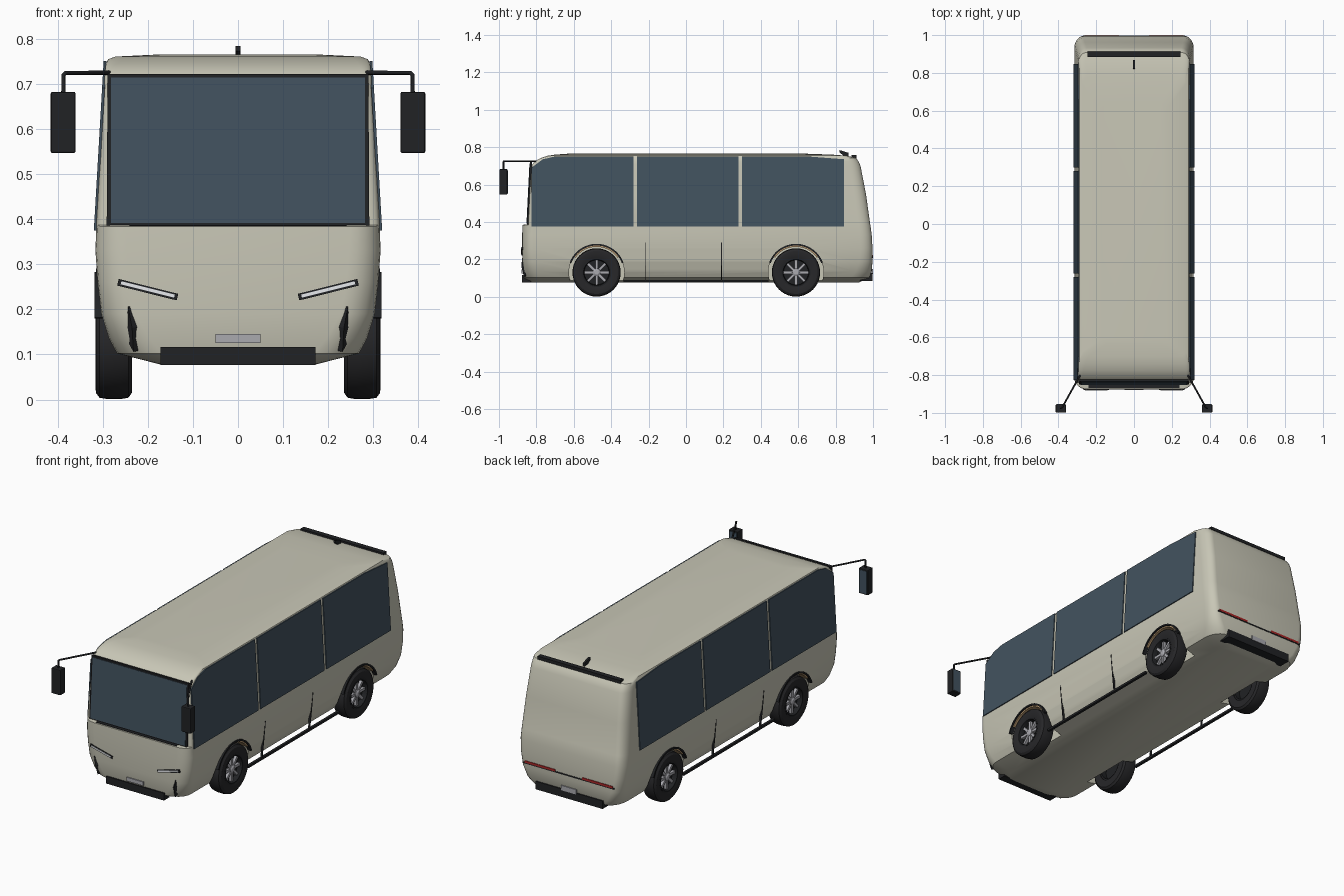
import bpy, bmesh, math
from mathutils import Vector, Matrix

if "Cube" in bpy.data.objects:
    bpy.data.objects.remove(bpy.data.objects["Cube"])


def mat(name, rgb):
    m = bpy.data.materials.new(name)
    m.diffuse_color = (*rgb, 1)
    m.use_nodes = True
    m.node_tree.nodes["Principled BSDF"].inputs["Base Color"].default_value = m.diffuse_color
    return m


PAINT = mat("paint", (0.58, 0.57, 0.47))
GLASS = mat("glass", (0.055, 0.085, 0.115))
BLACK = mat("black", (0.015, 0.016, 0.018))
RUBBER = mat("rubber", (0.02, 0.02, 0.022))
METAL = mat("metal", (0.4, 0.4, 0.43))
LAMP = mat("lamp", (0.8, 0.82, 0.85))
RED = mat("red", (0.4, 0.02, 0.02))
TAN = mat("tan", (0.5, 0.33, 0.17))


def make(name, bm, m, smooth=True):
    bmesh.ops.recalc_face_normals(bm, faces=bm.faces)
    me = bpy.data.meshes.new(name)
    bm.to_mesh(me)
    bm.free()
    ob = bpy.data.objects.new(name, me)
    bpy.context.collection.objects.link(ob)
    me.materials.append(m)
    bpy.ops.object.select_all(action='DESELECT')
    ob.select_set(True)
    bpy.context.view_layer.objects.active = ob
    if smooth:
        bpy.ops.object.shade_smooth_by_angle(angle=math.radians(32))
    return ob


def mirror(ob):
    ob.modifiers.new("mirror", 'MIRROR').use_axis[0] = True
    return ob


def box(name, lo, hi, m, rot_y=0, both=False):
    lo, hi = Vector(lo), Vector(hi)
    bm = bmesh.new()
    bmesh.ops.create_cube(bm, size=1, matrix=Matrix.Translation((lo + hi) / 2)
                          @ Matrix.Rotation(rot_y, 4, 'Y') @ Matrix.Diagonal((*(hi - lo), 1)))
    ob = make(name, bm, m, False)
    return mirror(ob) if both else ob


def panel(name, pts, m, thick=0.006, both=False):
    bm = bmesh.new()
    bm.faces.new([bm.verts.new(p) for p in pts])
    ob = make(name, bm, m, False)
    s = ob.modifiers.new("thickness", 'SOLIDIFY')
    s.thickness, s.offset = thick, 0
    return mirror(ob) if both else ob


def lathe(name, profile, centre, m, a0=0, a1=360, n=40):
    """Revolve a closed (x, r) profile about the wheel axis."""
    bm = bmesh.new()
    full = a1 - a0 == 360
    rings = []
    for i in range(n if full else n + 1):
        a = math.radians(a0 + (a1 - a0) * i / n)
        rings.append([bm.verts.new((x, centre[0] + r * math.cos(a), centre[1] + r * math.sin(a)))
                      for x, r in profile])
    k = len(profile)
    for i in range(n):
        p, q = rings[i], rings[(i + 1) % len(rings)]
        for j in range(k):
            bm.faces.new((p[j], p[(j + 1) % k], q[(j + 1) % k], q[j]))
    if not full:
        bm.faces.new(rings[0])
        bm.faces.new(rings[-1])
    return mirror(make(name, bm, m))


# Body: stacked plan outlines (z, half width, front y, rear y, front corner, rear corner)
LEVELS = [(0.076, 0.165, -0.835, 0.925, 0.06, 0.05), (0.102, 0.268, -0.866, 0.98, 0.10, 0.07),
          (0.135, 0.286, -0.873, 0.993, 0.09, 0.06), (0.19, 0.303, -0.875, 0.997, 0.075, 0.05),
          (0.26, 0.311, -0.876, 0.997, 0.07, 0.045), (0.33, 0.316, -0.876, 0.993, 0.07, 0.045),
          (0.384, 0.314, -0.874, 0.986, 0.065, 0.045), (0.387, 0.314, -0.843, 0.985, 0.02, 0.045),
          (0.55, 0.305, -0.836, 0.962, 0.02, 0.045), (0.70, 0.296, -0.828, 0.933, 0.02, 0.045),
          (0.725, 0.295, -0.807, 0.922, 0.02, 0.045), (0.742, 0.293, -0.775, 0.908, 0.025, 0.04),
          (0.754, 0.288, -0.74, 0.86, 0.03, 0.03), (0.760, 0.272, -0.70, 0.78, 0.03, 0.03),
          (0.765, 0.17, -0.63, 0.64, 0.03, 0.03)]
bm = bmesh.new()
rings = []
for z, w, yf, yr, cf, cr in LEVELS:
    ring = []
    for sx, y, sy, c, d in ((1, yf, -1, cf, .85), (1, yr, 1, cr, 1.4), (-1, yr, 1, cr, 1.4), (-1, yf, -1, cf, .85)):
        pts = []
        for i in range(7):
            a = math.pi / 2 * i / 6
            pts.append((sx * (w - c + c * math.sin(a)), y - sy * c * d * (1 - math.cos(a)), z))
        ring += pts if sx * sy < 0 else pts[::-1]
    rings.append([bm.verts.new(p) for p in ring])
for p, q in zip(rings, rings[1:]):
    for j in range(28):
        bm.faces.new((p[j], p[(j + 1) % 28], q[(j + 1) % 28], q[j]))
bm.faces.new(rings[0])
bm.faces.new(rings[-1])
body = make("body", bm, PAINT, False)

# Wheel wells cut out of the body
AXLES = (-0.478, 0.588)
for y in AXLES:
    for s in (-1, 1):
        bm = bmesh.new()
        bmesh.ops.create_cone(bm, cap_ends=True, segments=48, radius1=0.148, radius2=0.148, depth=0.2,
                              matrix=Matrix.Translation((s * 0.305, y, 0.13)) @ Matrix.Rotation(math.pi / 2, 4, 'Y'))
        cut = make("well_cutter", bm, BLACK, False)
        cut.hide_render = True
        b = body.modifiers.new("well", 'BOOLEAN')
        b.operation, b.object, b.solver = 'DIFFERENCE', cut, 'EXACT'
        bpy.context.view_layer.objects.active = body
        bpy.ops.object.modifier_apply(modifier=b.name)
        bpy.data.objects.remove(cut)
bpy.ops.object.select_all(action='DESELECT')
body.select_set(True)
bpy.context.view_layer.objects.active = body
bpy.ops.object.shade_smooth_by_angle(angle=math.radians(32))

# Wheels and arch trims
for tag, y in zip(("front", "rear"), AXLES):
    c = (y, 0.13)
    lathe(tag + "_tire", [(0.235, 0.075), (0.235, 0.115), (0.243, 0.126), (0.26, 0.129), (0.29, 0.129),
                          (0.307, 0.126), (0.315, 0.115), (0.316, 0.095), (0.31, 0.075)], c, RUBBER)
    lathe(tag + "_rim", [(0.24, 0.066), (0.24, 0.078), (0.312, 0.078), (0.312, 0.07), (0.30, 0.066)], c, BLACK)
    lathe(tag + "_wheel_disc", [(0.27, 0.001), (0.27, 0.07), (0.285, 0.07), (0.285, 0.001)], c, BLACK)
    lathe(tag + "_hub", [(0.28, 0.001), (0.28, 0.022), (0.303, 0.02), (0.308, 0.012), (0.308, 0.001)], c, METAL)
    bm = bmesh.new()
    for i in range(8):
        bmesh.ops.create_cube(bm, size=1, matrix=Matrix.Translation((0, y, 0.13))
                              @ Matrix.Rotation(i * math.pi / 4, 4, 'X')
                              @ Matrix.Translation((0.292, 0, 0.04)) @ Matrix.Diagonal((0.016, 0.014, 0.052, 1)))
    mirror(make(tag + "_spokes", bm, METAL, False))
    lathe(tag + "_arch_trim", [(0.296, 0.144), (0.296, 0.153), (0.318, 0.153), (0.318, 0.144)], c, BLACK, 20, 160, 28)
    lathe(tag + "_arch_liner", [(0.27, 0.137), (0.27, 0.145), (0.311, 0.145), (0.311, 0.137)], c, TAN, 35, 145, 24)


# Side windows, lying on the leaning body side
def side(y, z):
    return (0.3165 - (z - 0.375) * 0.058, y, z)


WINDOWS = {"front": [(-0.826, 0.375), (-0.28, 0.375), (-0.28, 0.75), (-0.70, 0.75), (-0.765, 0.735), (-0.826, 0.69)],
           "middle": [(-0.262, 0.375), (0.281, 0.375), (0.281, 0.75), (-0.262, 0.75)],
           "rear": [(0.299, 0.375), (0.846, 0.375), (0.846, 0.735), (0.65, 0.75), (0.299, 0.75)]}
for k, pts in WINDOWS.items():
    panel(k + "_side_window", [side(*p) for p in pts], GLASS, both=True)

# Windshield with dark surround and cowl
panel("windshield_frame", [(-0.291, -0.845, 0.383), (0.291, -0.845, 0.383),
                           (0.289, -0.828, 0.721), (-0.289, -0.828, 0.721)], BLACK, 0.012)
panel("windshield", [(-0.282, -0.85, 0.391), (0.282, -0.85, 0.391), (0.281, -0.834, 0.713), (-0.281, -0.834, 0.713)], GLASS)
box("cowl", (-0.24, -0.868, 0.382), (0.24, -0.845, 0.387), BLACK)

# Front lamps, slots, grille and plate
t = math.radians(-14)
box("headlight_housing", (0.132, -0.879, 0.236), (0.268, -0.855, 0.251), BLACK, t, True)
box("headlight", (0.139, -0.882, 0.2405), (0.261, -0.86, 0.2475), LAMP, t, True)
panel("bumper_slot", [(0.238, -0.873, 0.207), (0.229, -0.876, 0.16), (0.226, -0.86, 0.107),
                      (0.236, -0.85, 0.125), (0.241, -0.86, 0.16)], BLACK, 0.014, True)
box("front_grille", (-0.172, -0.876, 0.077), (0.172, -0.83, 0.116), BLACK)
box("front_plate", (-0.05, -0.879, 0.125), (0.05, -0.865, 0.145), METAL)

# Rear lamps, bumper and plate
box("tail_light", (0.08, 0.98, 0.213), (0.262, 1.0, 0.224), RED, both=True)
box("tail_trim", (-0.27, 0.98, 0.208), (0.27, 0.999, 0.215), BLACK)
box("rear_bumper", (-0.2, 0.93, 0.085), (0.2, 0.996, 0.128), BLACK)
box("rear_plate", (-0.045, 0.98, 0.122), (0.045, 0.999, 0.148), METAL)

# Running boards and door seams
box("running_board", (0.283, -0.335, 0.078), (0.297, 0.442, 0.09), BLACK, both=True)
for k, y in (("front", -0.215), ("rear", 0.19)):
    panel(k + "_door_seam", [(0.285, y, 0.078), (0.295, y, 0.078), (0.306, y, 0.19), (0.315, y, 0.29), (0.30, y, 0.29)],
          BLACK, 0.004, True)

# Roof bar and antenna
box("roof_bar", (-0.247, 0.885, 0.74), (0.247, 0.912, 0.757), BLACK)
panel("antenna", [(0, 0.82, 0.772), (0, 0.822, 0.784), (0, 0.868, 0.77), (0, 0.87, 0.745), (0, 0.855, 0.745)], BLACK, 0.011)

# Mirrors on bent arms
for s, k in ((1, "left"), (-1, "right")):
    cu = bpy.data.curves.new(k + "_mirror_arm", 'CURVE')
    cu.dimensions, cu.bevel_depth, cu.bevel_resolution = '3D', 0.0048, 2
    cu.use_fill_caps = True
    sp = cu.splines.new('POLY')
    path = [(0.285, -0.80, 0.724), (0.382, -0.974, 0.724), (0.387, -0.976, 0.719), (0.387, -0.976, 0.67)]
    sp.points.add(len(path) - 1)
    for p, (x, y, z) in zip(sp.points, path):
        p.co = (s * x, y, z, 1)
    cu.materials.append(BLACK)
    bpy.context.collection.objects.link(bpy.data.objects.new(k + "_mirror_arm", cu))
mh = box("mirror_housing", (0.36, -0.998, 0.546), (0.415, -0.955, 0.682), BLACK, both=True)
bv = mh.modifiers.new("edge", 'BEVEL')
bv.width, bv.segments = 0.004, 2
box("mirror_glass", (0.366, -0.956, 0.553), (0.409, -0.953, 0.675), GLASS, both=True)
